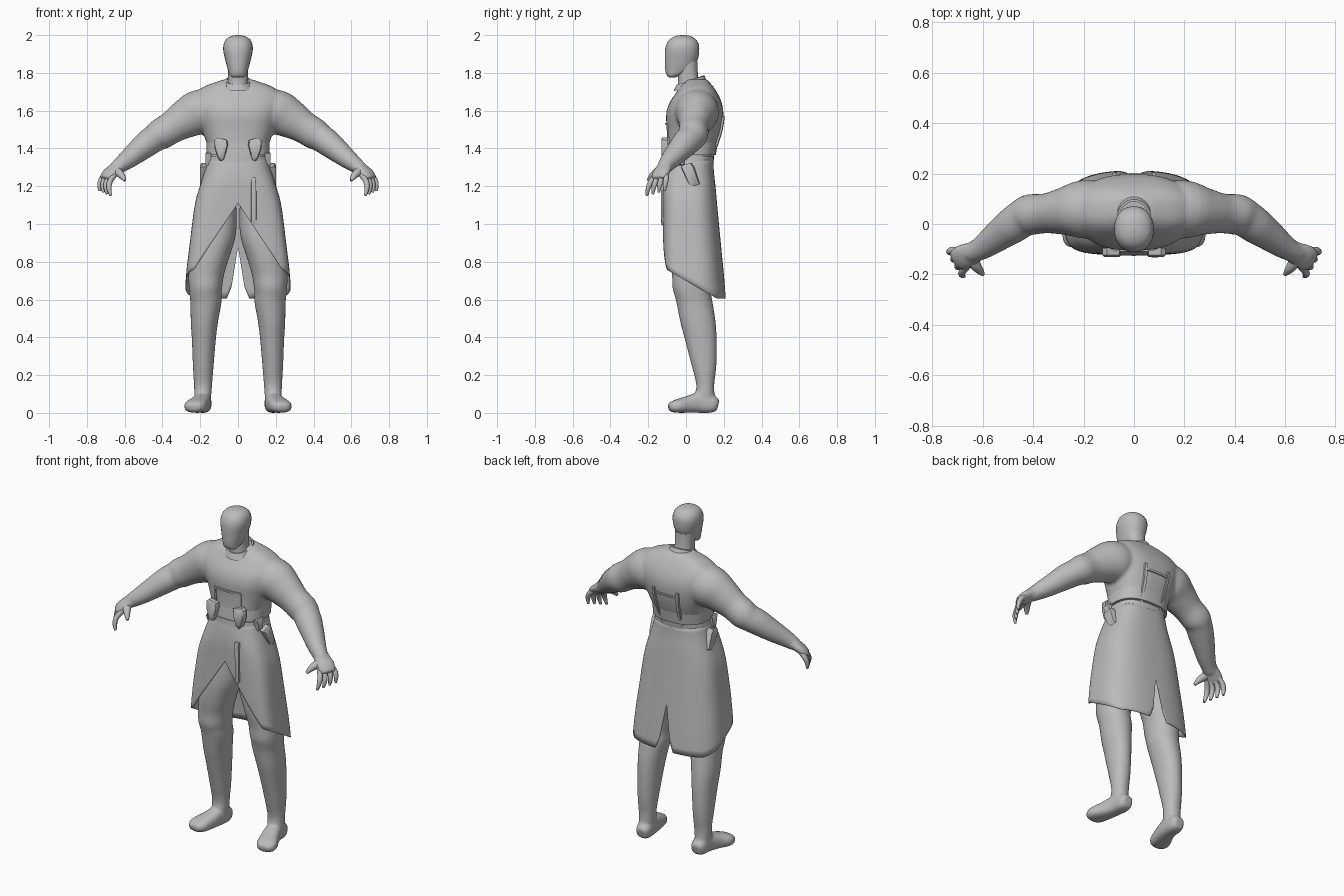
import bpy, bmesh
from math import sin, cos, pi, copysign
from mathutils import Vector

cube = bpy.data.objects.get("Cube")
if cube:
    bpy.data.objects.remove(cube, do_unlink=True)

grey = bpy.data.materials.new("plain grey")
grey.use_nodes = True
grey.diffuse_color = (.5, .5, .5, 1)
grey.node_tree.nodes["Principled BSDF"].inputs["Base Color"].default_value = (.5, .5, .5, 1)
parts = []


def make(name, verts, faces):
    mesh = bpy.data.meshes.new(name)
    bm = bmesh.new()
    vs = [bm.verts.new(v) for v in verts]
    for f in faces:
        bm.faces.new([vs[i] for i in f])
    bmesh.ops.recalc_face_normals(bm, faces=bm.faces)
    bm.to_mesh(mesh)
    bm.free()
    mesh.materials.append(grey)
    obj = bpy.data.objects.new(name, mesh)
    bpy.context.collection.objects.link(obj)
    parts.append(obj)
    return obj


def spline(rows, steps=4):
    """Smooth curve through rows of numbers."""
    out = []
    last = len(rows) - 1
    for i in range(last):
        a, b, c, d = rows[max(i - 1, 0)], rows[i], rows[i + 1], rows[min(i + 2, last)]
        for k in range(steps):
            t = k / steps
            out.append([q + t / 2 * (r - p + t * (2 * p - 5 * q + 4 * r - s + t * (3 * (q - r) + s - p)))
                        for p, q, r, s in zip(a, b, c, d)])
    return out + [list(rows[-1])]


def blend(rows, z):
    """Row of a profile at height z."""
    for a, b in zip(rows, rows[1:]):
        if min(a[0], b[0]) <= z <= max(a[0], b[0]):
            t = (z - a[0]) / (b[0] - a[0])
            return [p + (q - p) * t for p, q in zip(a, b)]
    return min(rows, key=lambda r: abs(r[0] - z))


def skin(name, rings):
    """Join rings of points and cap both ends."""
    n = len(rings[0])
    faces = [(r * n + i, r * n + (i + 1) % n, r * n + n + (i + 1) % n, r * n + n + i)
             for r in range(len(rings) - 1) for i in range(n)]
    end = (len(rings) - 1) * n
    faces += [range(n), range(end, end + n)]
    return make(name, [p for ring in rings for p in ring], faces)


def oval(a, power):
    def bend(v):
        return copysign(abs(v) ** (2 / power), v)
    return bend(cos(a)), bend(sin(a))


def stack(name, rows, power=2.2, side=1, n=32):
    """Upright form from rows of height, centre x, half width, front y, back y."""
    rings = []
    for z, cx, rx, front, back in rows:
        ring = []
        for i in range(n):
            u, v = oval(2 * pi * i / n, power)
            ring.append((side * (cx + rx * u), (front + back) / 2 + (back - front) / 2 * v, z))
        rings.append(ring)
    return skin(name, rings)


def tube(name, rows, across, side=1, n=20, power=2):
    """Limb along rows of x, y, z, half width, half thickness."""
    rows = spline(rows)
    pts = [Vector(r[:3]) for r in rows]
    rings = []
    for i, (p, r) in enumerate(zip(pts, rows)):
        t = (pts[min(i + 1, len(pts) - 1)] - pts[max(i - 1, 0)]).normalized()
        u = Vector(across)
        u = (u - t * u.dot(t)).normalized()
        w = t.cross(u)
        ring = []
        for k in range(n):
            a, b = oval(2 * pi * k / n, power)
            q = p + u * a * r[3] + w * b * r[4]
            ring.append((q.x * side, q.y, q.z))
        rings.append(ring)
    return skin(name, rings)


def select(objs):
    bpy.ops.object.select_all(action="DESELECT")
    for obj in objs:
        obj.select_set(True)
    bpy.context.view_layer.objects.active = objs[0]


def fuse(objs):
    """Melt overlapping forms into one smooth surface."""
    select(objs)
    for obj in objs[1:]:
        parts.remove(obj)
    bpy.ops.object.join()
    melt = objs[0].modifiers.new("melt", "REMESH")
    melt.mode, melt.voxel_size, melt.use_smooth_shade = "VOXEL", .009, True
    soften = objs[0].modifiers.new("soften", "SMOOTH")
    soften.factor, soften.iterations = .5, 5


# Torso, neck and head
torso = spline([(1.18, 0, .16, -.09, .12), (1.3, 0, .156, -.105, .13), (1.36, 0, .152, -.105, .142),
                (1.43, 0, .167, -.102, .168), (1.5, 0, .192, -.102, .188), (1.58, 0, .222, -.105, .198),
                (1.64, 0, .24, -.088, .19), (1.69, 0, .228, -.056, .168), (1.73, 0, .175, -.028, .142),
                (1.765, 0, .075, .005, .11)])
body = [stack("body", torso, 2.5, n=48)]
stack("neck", spline([(1.7, 0, .062, -.045, .09), (1.77, 0, .053, -.042, .066), (1.86, 0, .055, -.05, .06)]))
stack("head", spline([(1.776, 0, .028, -.088, -.055), (1.787, 0, .042, -.101, -.03), (1.815, 0, .053, -.11, .03),
                      (1.87, 0, .068, -.112, .062), (1.92, 0, .078, -.111, .07), (1.955, 0, .075, -.102, .066),
                      (1.98, 0, .061, -.083, .048), (1.995, 0, .034, -.055, .022), (2, 0, .008, -.025, -.01)]))
collar = []
for lift, grow in ((-.03, .02), (.004, .004), (.004, -.006), (-.03, -.006)):
    collar.append([((.064 + grow) * cos(a), .024 + (.07 + grow) * sin(a), 1.757 + lift + .024 * sin(a))
                   for a in [2 * pi * i / 32 for i in range(32)]])
skin("collar", collar)

# Waistband and flared jacket hem
stack("waistband", [(1.33, 0, .163, -.113, .146), (1.36, 0, .158, -.111, .15)], 2.5, n=48)
stack("jacket_hem", [(1.365, 0, .167, -.109, .158), (1.43, 0, .167, -.102, .168)], 2.5, n=48)

# Split skirt, flat in front, with a slanting hem, a front opening and a back slit
skirt_rows = spline([(1.35, 0, .157, -.108, .145), (1.28, 0, .176, -.12, .147), (1.2, 0, .202, -.126, .156),
                     (1.1, 0, .229, -.124, .165), (.9, 0, .255, -.122, .184), (.75, 0, .273, -.12, .199),
                     (.6, 0, .284, -.115, .212)], 6)


def skirt_point(a, z):
    boxy = 2.6 + (max(0, min(1, (1.3 - z) / .4)) * 2.4 if a > pi else 0)
    u, v = oval(a, boxy)
    _, _, rx, front, back = blend(skirt_rows, z)
    return rx * u, (front + back) / 2 + (back - front) / 2 * v, z


columns, levels = 96, 20
grid = []
for i in range(columns):
    angle = 2 * pi * i / columns
    hem = .7
    for _ in range(12):
        x, y, _z = skirt_point(angle, hem)
        opening = 1.11 - 1.5 * abs(x) if angle > pi else .88 - 6.2 * abs(x)
        hem = (hem + max(opening, .7 - .565 * y, .607)) / 2
    grid += [skirt_point(angle, 1.35 + (hem - 1.35) * k / levels) for k in range(levels + 1)]
row = levels + 1
skirt = make("skirt", grid, [(i * row + k, i * row + k + 1, (i + 1) % columns * row + k + 1,
                              (i + 1) % columns * row + k) for i in range(columns) for k in range(levels)])
cloth = skirt.modifiers.new("cloth thickness", "SOLIDIFY")
cloth.thickness = .004


def strap(name, start, end, back=False, width=.012, lift=.006):
    """Thin band lying on the torso between two x, z points."""
    along = Vector(end) - Vector(start)
    normal = Vector((-along.y, along.x)).normalized() * width / 2
    rings = []
    for k in range(13):
        mid = Vector(start) + along * k / 12
        ring = []
        for edge, out in ((1, lift), (-1, lift), (-1, -lift), (1, -lift)):
            q = mid + normal * edge
            _, _, rx, f, b = blend(torso, q.y)
            depth = (b - f) / 2 * max(0, 1 - abs(q.x / rx) ** 2.5) ** .4 + out
            ring.append((q.x, (f + b) / 2 + (depth if back else -depth), q.y))
        rings.append(ring)
    return skin(name, rings)


def plate(name, outline, centre, depth, side=1, sideways=False):
    """Outline pushed through in y, or in x when sideways."""
    rings = []
    for d, s in ((-depth, .85), (-depth * .6, 1), (depth, 1)):
        ring = []
        for a, z in outline:
            p = (-d, a * s, z * s) if sideways else (a * s, d, z * s)
            ring.append((side * (centre[0] + p[0]), centre[1] + p[1], centre[2] + p[2]))
        rings.append(ring)
    return skin(name, rings)


# Harness across chest and back
strap("front_chest_strap", (-.085, 1.53), (.085, 1.53))
strap("back_chest_strap", (-.08, 1.54), (.08, 1.54), True)

for side, label in ((1, "left"), (-1, "right")):
    strap(label + "_front_strap", (side * .085, 1.53), (side * .072, 1.3))
    strap(label + "_back_strap", (side * .08, 1.57), (side * .065, 1.32), True, .016, .011)

    # Chest holster, hip pouch and belt tab
    plate(label + "_chest_holster", [(-.035, .02), (-.03, .045), (.02, .057), (.036, .045), (.036, .0),
                                     (.02, -.05), (.005, -.068), (-.012, -.06), (-.025, -.02)],
          (.088, -.113, 1.4), .018, side)
    plate(label + "_hip_pouch", [(-.045, .045), (-.03, .055), (.01, .065), (.025, .045), (.055, -.045),
                                 (.04, -.06), (.01, -.065), (-.002, -.05)],
          (.178, .018, 1.258), .022, side, True)
    plate(label + "_belt_tab", [(-.03, .035), (.03, .04), (.02, -.03), (-.015, -.03)],
          (.158, -.03, 1.34), .014, side, True)

    # Arm with a sleeve bulge at the elbow
    tube_rows = [(.1, .055, 1.59, .105, .105), (.2, .058, 1.592, .116, .12), (.28, .05, 1.555, .094, .104),
                 (.35, .042, 1.512, .079, .086), (.41, .037, 1.475, .081, .083), (.44, .024, 1.455, .076, .074),
                 (.48, -.004, 1.427, .073, .071), (.53, -.04, 1.386, .064, .062), (.58, -.078, 1.345, .053, .052),
                 (.62, -.104, 1.315, .044, .043), (.65, -.118, 1.293, .036, .036)]
    body.append(tube(label + "_arm", tube_rows, (0, 1, 0), side, 28))

    # Hand, fingers and thumb
    body.append(tube(label + "_palm", [(.6, -.092, 1.327, .036, .034), (.65, -.119, 1.293, .048, .03),
                                       (.685, -.135, 1.266, .052, .026), (.71, -.148, 1.242, .04, .016)],
                     (-.5, -.8, -.1), side))
    inner = [Vector(p) for p in ((.68, -.108, 1.277), (.718, -.105, 1.243), (.732, -.11, 1.21), (.732, -.113, 1.175))]
    outer = [Vector(p) for p in ((.655, -.158, 1.26), (.678, -.185, 1.225), (.683, -.2, 1.19), (.674, -.207, 1.15))]
    for f, finger in enumerate(("little", "ring", "middle", "index")):
        path = [a.lerp(b, f / 3) for a, b in zip(inner, outer)]
        tube(label + "_" + finger + "_finger", [(*p, r, r) for p, r in zip(path, (.016, .015, .013, .007))],
             (1, 0, 0), side, 10)
    tube(label + "_thumb", [(.65, -.13, 1.288, .03, .024), (.627, -.165, 1.268, .022, .02),
                            (.611, -.185, 1.25, .016, .015), (.599, -.2, 1.23, .008, .008)],
         (1, 0, 0), side, 10)

    # Leg with boot shaft
    leg = stack(label + "_leg", spline([(1.13, .1, .09, -.07, .12), (.95, .115, .105, -.085, .135),
                                        (.82, .148, .1, -.084, .135), (.73, .168, .094, -.074, .133),
                                        (.665, .172, .088, -.072, .132), (.62, .172, .084, -.06, .134),
                                        (.58, .17, .082, -.05, .142), (.48, .178, .072, -.03, .157),
                                        (.38, .181, .063, -.004, .163), (.25, .184, .055, .03, .161),
                                        (.15, .185, .048, .054, .15), (.08, .187, .044, .045, .152),
                                        (.03, .188, .034, .05, .15)]), 2.1, side)

    # Foot, turned slightly outward
    foot = tube(label + "_foot", [(.183, .17, .04, .03, .03), (.184, .14, .046, .044, .046),
                                  (.19, .07, .053, .047, .053), (.207, .005, .044, .053, .044),
                                  (.226, -.045, .036, .059, .036), (.234, -.075, .031, .049, .028),
                                  (.237, -.092, .027, .03, .018)], (1, .2, 0), side, 24, 2.6)
    fuse([leg, foot])

fuse(body)

# Hanging strap on the skirt front
plate("hanging_strap", [(-.014, .125), (.014, .125), (.016, -.11), (0, -.13), (-.012, -.11)],
      (.082, -.122, 1.122), .01)

# Smooth shading with crisp edges
select(parts)
bpy.ops.object.shade_smooth_by_angle(angle=pi / 4)
